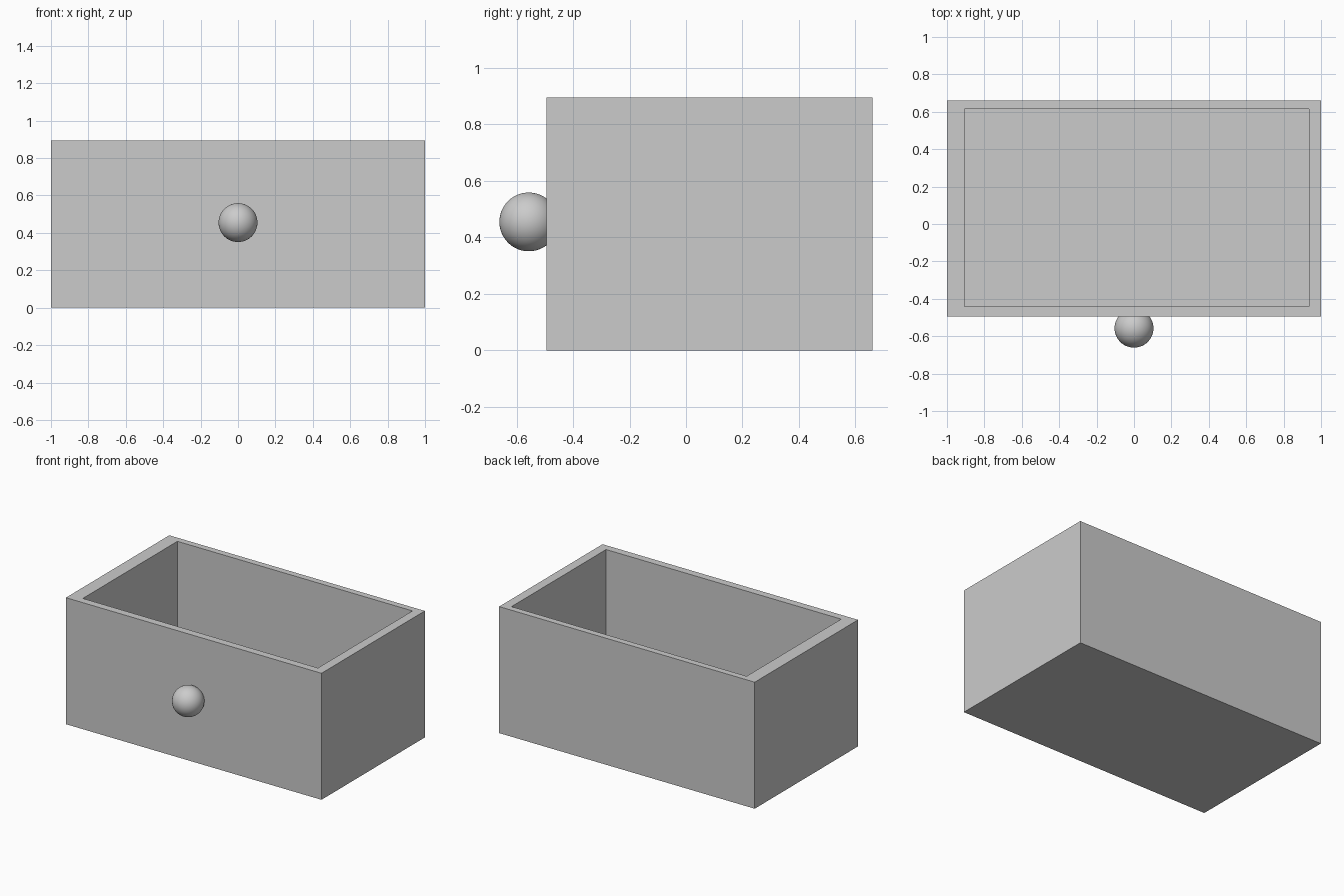
import bpy
import bmesh
from mathutils import Vector

default = bpy.data.objects.get("Cube")
if default:
    bpy.data.objects.remove(default, do_unlink=True)

# Single grey finish
GREY = (0.6, 0.6, 0.6, 1.0)
grey = bpy.data.materials.new("light_grey")
grey.use_nodes = True
grey.diffuse_color = GREY
grey.node_tree.nodes["Principled BSDF"].inputs["Base Color"].default_value = GREY


def make_box(name, low, high):
    """Box between two opposite corners."""
    low, high = Vector(low), Vector(high)
    bm = bmesh.new()
    bmesh.ops.create_cube(bm, size=1)
    bmesh.ops.scale(bm, vec=high - low, verts=bm.verts)
    bmesh.ops.translate(bm, vec=(low + high) / 2, verts=bm.verts)
    mesh = bpy.data.meshes.new(name)
    bm.to_mesh(mesh)
    bm.free()
    mesh.materials.append(grey)
    obj = bpy.data.objects.new(name, mesh)
    bpy.context.collection.objects.link(obj)
    return obj


# Drawer body, hollowed from above; side walls differ slightly in thickness
drawer = make_box("drawer_box", (-1, -0.495, 0), (1, 0.66, 0.895))
cavity = make_box("cavity_cutter", (-0.905, -0.442, 0.05), (0.935, 0.615, 1.1))

cut = drawer.modifiers.new("hollow", "BOOLEAN")
cut.operation = "DIFFERENCE"
cut.solver = "EXACT"
cut.object = cavity
bpy.context.view_layer.objects.active = drawer
bpy.ops.object.modifier_apply(modifier=cut.name)
bpy.data.objects.remove(cavity, do_unlink=True)

# Round pull knob, partly sunk into the front panel
bpy.ops.mesh.primitive_uv_sphere_add(
    segments=48, ring_count=24, radius=0.104, location=(0, -0.557, 0.455))
knob = bpy.context.object
knob.name = "pull_knob"
knob.data.materials.append(grey)
bpy.ops.object.shade_smooth()
